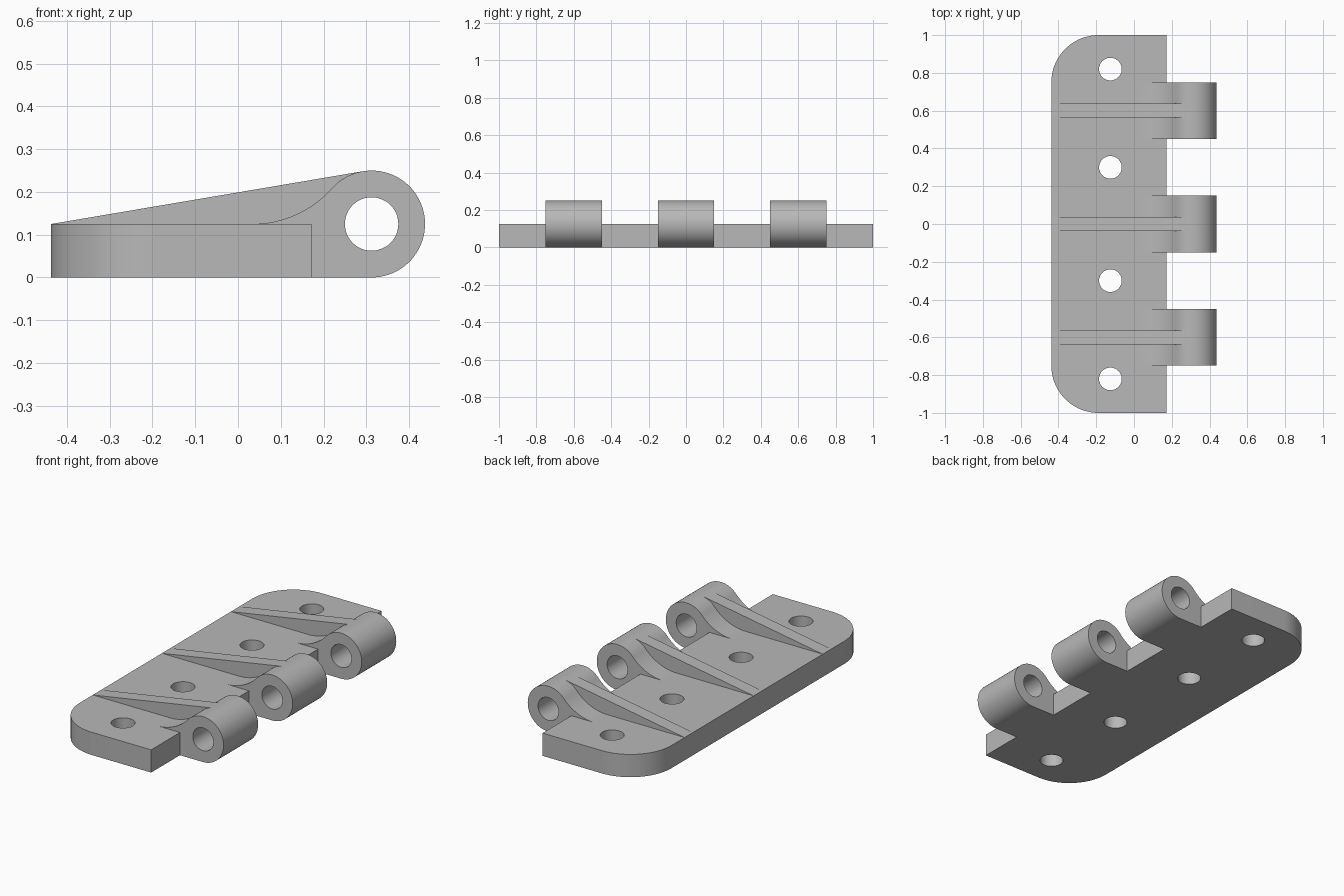
import bpy
import bmesh
from math import pi, sin, cos, asin, atan2, sqrt
from mathutils import Vector

cube = bpy.data.objects.get("Cube")
if cube:
    bpy.data.objects.remove(cube, do_unlink=True)

# Main dimensions
BACK, EDGE = -0.4375, 0.172      # plate extent in x
THICK = 0.125                    # plate thickness
CORNER = 0.25                    # rounded plate corners
PIN_X, BARREL, BORE = 0.3125, 0.125, 0.0625
FILLET = 0.25                    # concave blend from plate to barrel
SCREW_X, SCREW = -0.125, 0.06
KNUCKLE_W, RIB_W = 0.3, 0.074

steel = bpy.data.materials.new("plain_grey")
steel.use_nodes = True
GREY = (0.48, 0.48, 0.48, 1)
steel.diffuse_color = GREY
steel.node_tree.nodes["Principled BSDF"].inputs["Base Color"].default_value = GREY


def arc(cx, cy, r, start, end, n=20):
    return [(cx + r * cos(start + (end - start) * i / n),
             cy + r * sin(start + (end - start) * i / n)) for i in range(n + 1)]


def circle(cx, cy, r, n=48):
    return arc(cx, cy, r, 0, 2 * pi, n)[:-1]


def extrude_profile(name, loops, place, direction):
    """Fill an outline with holes and extrude it into a solid."""
    bm = bmesh.new()
    edges = []
    for loop in loops:
        verts = [bm.verts.new(place(u, v)) for u, v in loop]
        edges += [bm.edges.new((a, b)) for a, b in zip(verts, verts[1:] + verts[:1])]
    bmesh.ops.triangle_fill(bm, use_beauty=True, edges=edges)
    out = bmesh.ops.extrude_face_region(bm, geom=bm.faces[:], use_keep_orig=True)
    moved = [g for g in out["geom"] if isinstance(g, bmesh.types.BMVert)]
    bmesh.ops.translate(bm, verts=moved, vec=Vector(direction))
    bmesh.ops.recalc_face_normals(bm, faces=bm.faces[:])
    mesh = bpy.data.meshes.new(name)
    bm.to_mesh(mesh)
    bm.free()
    mesh.materials.append(steel)
    obj = bpy.data.objects.new(name, mesh)
    bpy.context.collection.objects.link(obj)
    return obj


def side_part(name, loops, y, width):
    return extrude_profile(name, loops, lambda u, v: (u, y - width / 2, v), (0, width, 0))


# Mounting plate with screw holes
cx, cy = BACK + CORNER, 1 - CORNER
outline = ([(EDGE, -1), (EDGE, 1)]
           + arc(cx, cy, CORNER, pi / 2, pi)
           + arc(cx, -cy, CORNER, pi, 1.5 * pi))
holes = [circle(SCREW_X, y, SCREW) for y in (-0.82, -0.3, 0.3, 0.82)]
parts = [extrude_profile("mounting_plate", [outline] + holes,
                         lambda u, v: (u, v, 0), (0, 0, THICK))]

# Blend arc tangent to both the plate top and the barrel
run = sqrt((BARREL + FILLET) ** 2 - FILLET ** 2)
fillet_x = PIN_X - run
meet = atan2(-FILLET, run)
blend = arc(fillet_x, THICK + FILLET, FILLET, -pi / 2, meet)

# Knuckle and rib profiles
knuckle = ([(EDGE, THICK)] + blend
           + arc(PIN_X, THICK, BARREL, meet + pi, -pi / 2, 48)[1:]
           + [(EDGE, 0)])
tangent = pi / 2 + asin(BARREL / (PIN_X - BACK))
rib = ([(BACK, THICK)] + blend
       + arc(PIN_X, THICK, BARREL, meet + pi, tangent, 10)[1:])

for label, y in (("front", -0.6), ("middle", 0), ("back", 0.6)):
    parts.append(side_part(label + "_knuckle", [knuckle, circle(PIN_X, THICK, BORE)],
                           y, KNUCKLE_W))
    parts.append(side_part(label + "_rib", [rib], y, RIB_W))

# Smooth round surfaces, crisp edges
bpy.ops.object.select_all(action="DESELECT")
for obj in parts:
    obj.select_set(True)
bpy.context.view_layer.objects.active = parts[0]
bpy.ops.object.shade_smooth_by_angle(angle=pi / 6)
